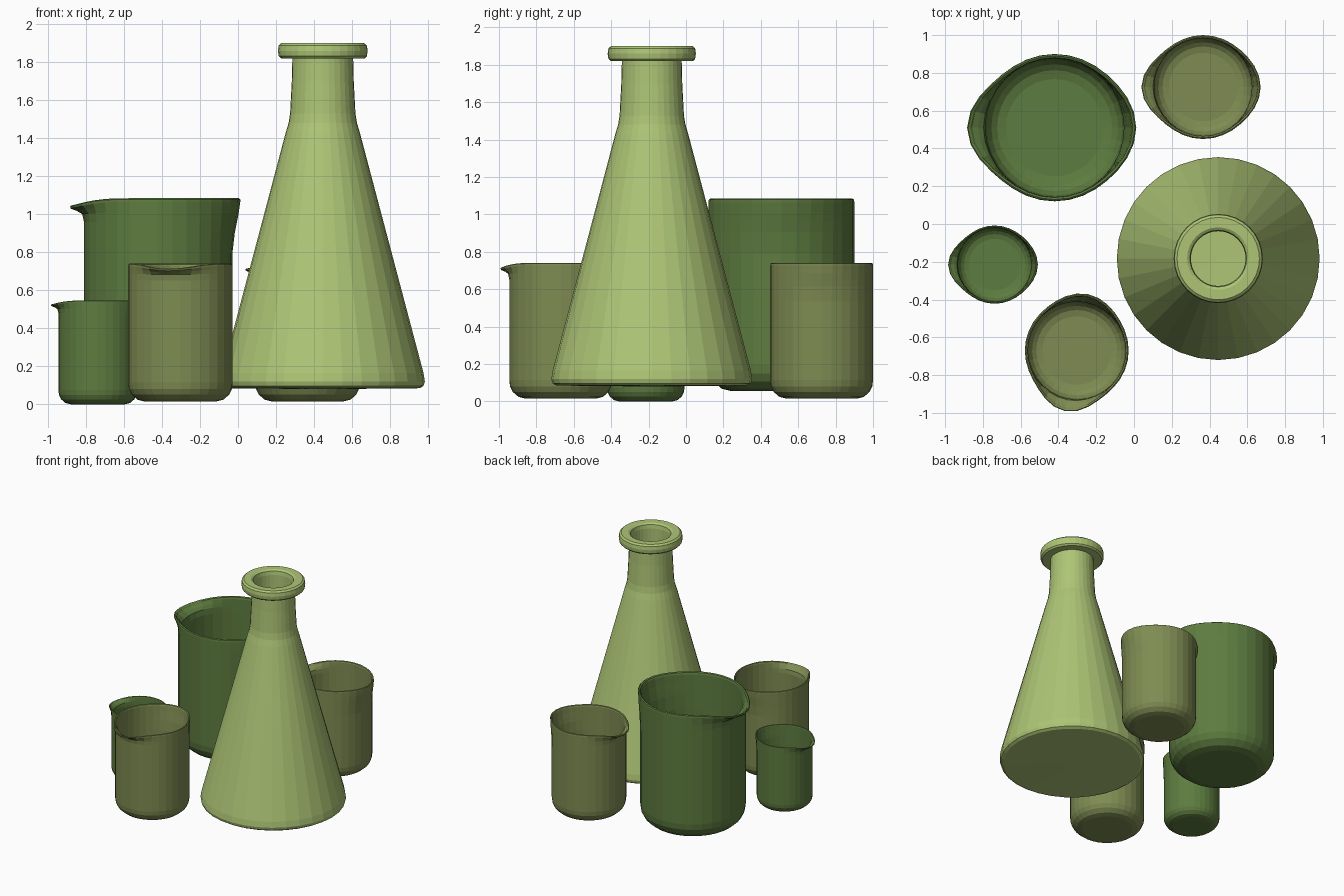
import bpy, bmesh
from math import cos, sin, pi, radians

if "Cube" in bpy.data.objects:
    bpy.data.objects.remove(bpy.data.objects["Cube"])

N = 32


def material(name, rgb):
    m = bpy.data.materials.new(name)
    m.diffuse_color = (*rgb, 1)
    m.use_nodes = True
    m.node_tree.nodes["Principled BSDF"].inputs["Base Color"].default_value = m.diffuse_color
    return m


dark = material("dark_green", (0.11, 0.20, 0.05))
olive = material("olive", (0.21, 0.26, 0.085))
light = material("light_green", (0.42, 0.56, 0.18))


def revolve(name, profile, loc, mat, scale=1.0, turn=0.0, shape=None):
    """Spin (r, z) points; a radius of 0 makes a pole. shape() may bend points."""
    bm = bmesh.new()
    rings = []
    for i, (r, z) in enumerate(profile):
        if r == 0:
            rings.append([bm.verts.new((0, 0, z))])
            continue
        ring = []
        for k in range(N):
            a = 2 * pi * k / N
            rr, zz = shape(a, r, z) if shape else (r, z)
            ring.append(bm.verts.new((rr * cos(a), rr * sin(a), zz)))
        rings.append(ring)
    for a, b in zip(rings, rings[1:]):
        for k in range(N):
            j = (k + 1) % N
            if len(a) == 1:
                bm.faces.new((a[0], b[j], b[k]))
            elif len(b) == 1:
                bm.faces.new((a[k], a[j], b[0]))
            else:
                bm.faces.new((a[k], a[j], b[j], b[k]))
    bmesh.ops.recalc_face_normals(bm, faces=bm.faces)
    me = bpy.data.meshes.new(name)
    bm.to_mesh(me)
    bm.free()
    me.materials.append(mat)
    ob = bpy.data.objects.new(name, me)
    ob.location = loc
    ob.scale = (scale,) * 3
    ob.rotation_euler.z = radians(turn)
    bpy.context.collection.objects.link(ob)
    return ob


# Unit beaker: radius 1, height H, spout along +x and a gentle flare opposite
H = 2.64


def lerp(table, h):
    for (h0, v0), (h1, v1) in zip(table, table[1:]):
        if h <= h1:
            return v0 + (v1 - v0) * max(0, h - h0) / (h1 - h0)
    return 0.0


SPOUT = [(0, 1), (0.05, 0.9), (0.12, 0.5), (0.2, 0.13), (0.32, 0)]
FLARE = [(0, 1), (0.2, 0.75), (0.46, 0.3), (0.75, 0)]


def pour(a, r, z):
    h = H - z
    front = max(0, cos(a)) ** 7
    back = max(0, -cos(a)) ** 6
    s = lerp(SPOUT, h)
    return r + 0.2 * front * s + 0.115 * back * lerp(FLARE, h), z - 0.1 * front * s


heights = [H - d for d in (0.75, 0.46, 0.32, 0.2, 0.12, 0.05)]
beaker = [(0, 0), (0.68, 0), (0.82, 0.035), (0.93, 0.13), (0.985, 0.24), (1, 0.36)]
beaker += [(1, z) for z in heights]
beaker += [(0.995, H - 0.015), (0.975, H), (0.95, H - 0.015)]
beaker += [(0.94, z) for z in reversed(heights)]
beaker += [(0.94, 0.38), (0.92, 0.26), (0.86, 0.16), (0.78, 0.1), (0.66, 0.07), (0, 0.07)]

for name, x, y, z, s, turn, mat in [
    ("large_beaker", -0.42, 0.51, 0.055, 0.39, 180, dark),
    ("small_beaker", -0.738, -0.215, 0.0, 0.207, 180, dark),
    ("front_beaker", -0.303, -0.67, 0.015, 0.275, 259, olive),
    ("back_beaker", 0.366, 0.725, 0.015, 0.275, 180, olive),
]:
    revolve(name, beaker, (x, y, z), mat, s, turn, pour)

# Conical flask with thick lip and hollow inside
flask = [(0, 0.08), (0.51, 0.085), (0.53, 0.097), (0.537, 0.12), (0.53, 0.165),
         (0.195, 1.43), (0.18, 1.48), (0.172, 1.53), (0.163, 1.7), (0.16, 1.82),
         (0.22, 1.82), (0.232, 1.832), (0.236, 1.86), (0.232, 1.888), (0.218, 1.9),
         (0.165, 1.9), (0.15, 1.89), (0.145, 1.86), (0.145, 1.7), (0.155, 1.53),
         (0.163, 1.48), (0.178, 1.43), (0.51, 0.165), (0.5, 0.12), (0, 0.115)]
revolve("conical_flask", flask, (0.446, -0.183, 0), light)
